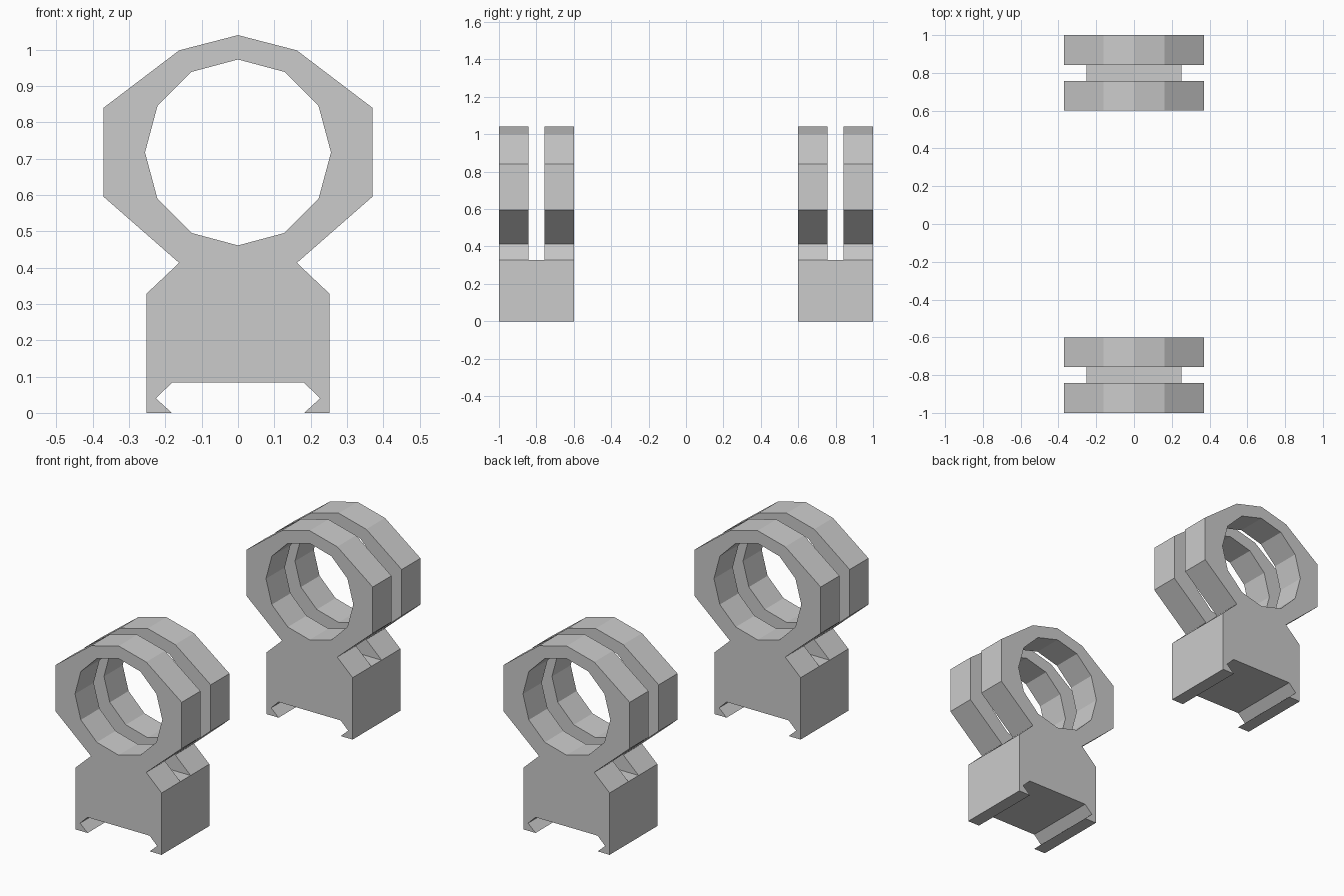
import bpy, bmesh, math
from mathutils import Vector

if "Cube" in bpy.data.objects:
    bpy.data.objects.remove(bpy.data.objects["Cube"])


def prism(name, pts, y0, y1):
    """Extrude an x-z outline from y0 to y1."""
    bm = bmesh.new()
    face = bm.faces.new([bm.verts.new((x, y0, z)) for x, z in pts])
    ext = bmesh.ops.extrude_face_region(bm, geom=[face])
    verts = [v for v in ext["geom"] if isinstance(v, bmesh.types.BMVert)]
    bmesh.ops.translate(bm, verts=verts, vec=Vector((0, y1 - y0, 0)))
    bmesh.ops.recalc_face_normals(bm, faces=bm.faces)
    mesh = bpy.data.meshes.new(name)
    bm.to_mesh(mesh)
    bm.free()
    ob = bpy.data.objects.new(name, mesh)
    bpy.context.collection.objects.link(ob)
    return ob


def cut(ob, cutter):
    """Subtract the cutter, apply and discard it."""
    mod = ob.modifiers.new("cut", "BOOLEAN")
    mod.operation, mod.solver, mod.object = "DIFFERENCE", "EXACT", cutter
    bpy.context.view_layer.objects.active = ob
    bpy.ops.object.modifier_apply(modifier=mod.name)
    bpy.data.objects.remove(cutter)


# Clamp silhouette: right half from the crown down to the rail groove
half = [(0, 1.04), (0.162, 0.998), (0.37, 0.84), (0.37, 0.595),
        (0.162, 0.413), (0.252, 0.328), (0.252, 0), (0.182, 0),
        (0.226, 0.04), (0.182, 0.083)]
outline = half + [(-x, z) for x, z in reversed(half[1:])]
front = prism("front_ring_mount", outline, -1.0, -0.6)

# Twelve-sided tube opening
bore = [(0.256 * math.cos(i * math.tau / 12),
         0.717 + 0.256 * math.sin(i * math.tau / 12)) for i in range(12)]
cut(front, prism("bore_cutter", bore, -1.1, -0.5))

# Slot splitting the ring into two bands above the base block
slot = [(-0.5, 0.328), (0.5, 0.328), (0.5, 1.2), (-0.5, 1.2)]
cut(front, prism("slot_cutter", slot, -0.843, -0.757))

# Identical rear mount
rear = front.copy()
rear.name = "rear_ring_mount"
rear.location.y = 1.6
bpy.context.collection.objects.link(rear)
